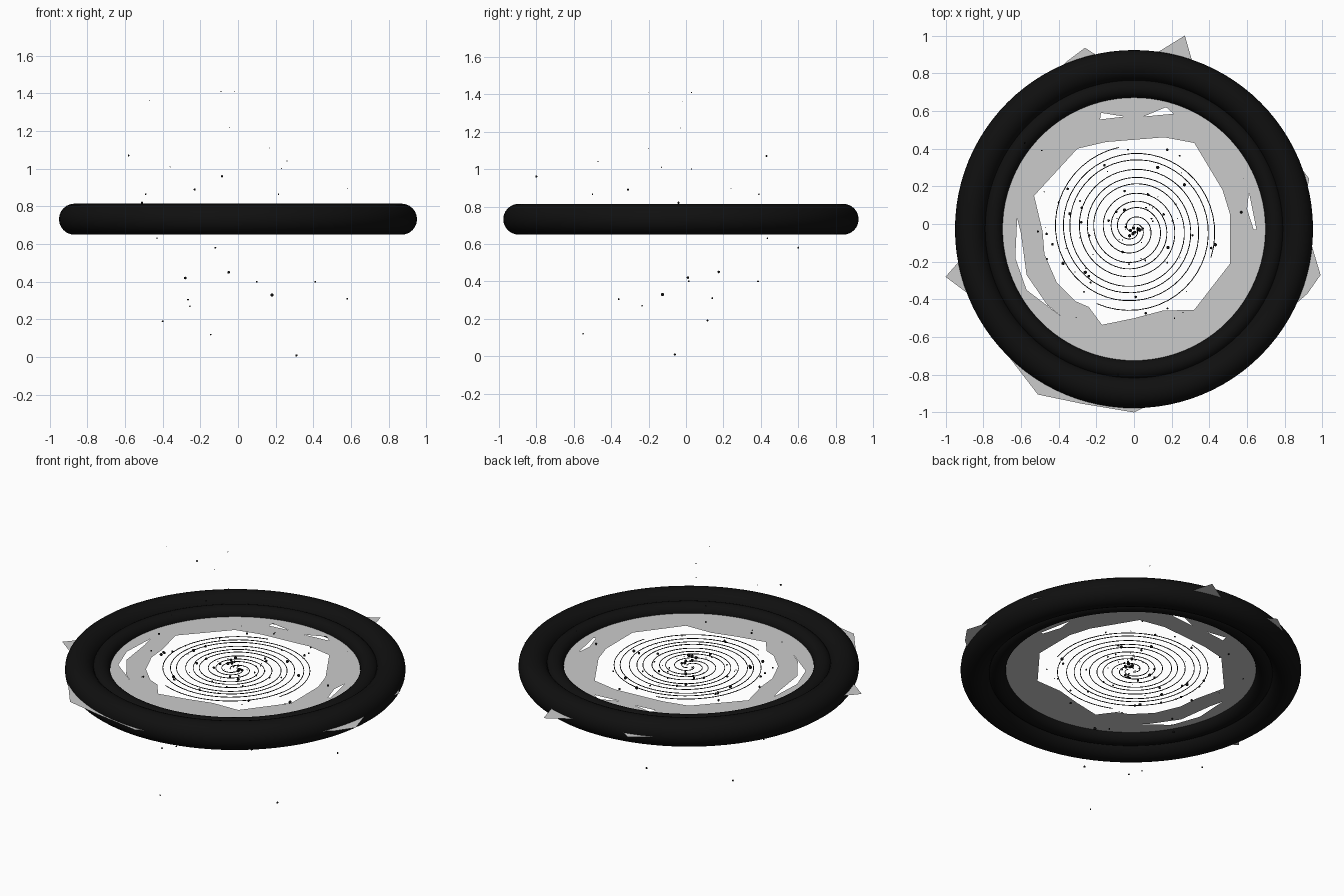
import bpy, bmesh, math, random
from mathutils import Matrix

if "Cube" in bpy.data.objects:
    bpy.data.objects.remove(bpy.data.objects["Cube"])

random.seed(4)
CY, CZ = -0.027, 0.732

black = bpy.data.materials.new("black")
black.diffuse_color = (0.005, 0.005, 0.005, 1)
black.use_nodes = True
black.node_tree.nodes["Principled BSDF"].inputs["Base Color"].default_value = black.diffuse_color


def ring(name, major, minor):
    bpy.ops.mesh.primitive_torus_add(major_segments=96, minor_segments=24, major_radius=major,
                                     minor_radius=minor, location=(0, CY, CZ))
    ob = bpy.context.object
    ob.name = name
    ob.data.materials.append(black)
    bpy.ops.object.shade_smooth()


def curve(name, dims):
    cu = bpy.data.curves.new(name, 'CURVE')
    cu.dimensions = dims
    ob = bpy.data.objects.new(name, cu)
    ob.location.z = CZ
    bpy.context.collection.objects.link(ob)
    return ob, cu


def add_loop(cu, pts, cyclic):
    sp = cu.splines.new('POLY')
    sp.points.add(len(pts) - 1)
    for p, (x, y) in zip(sp.points, pts):
        p.co = (x, y, 0, 1)
    sp.use_cyclic_u = cyclic


def to_mesh(ob):
    bpy.ops.object.select_all(action='DESELECT')
    bpy.context.view_layer.objects.active = ob
    ob.select_set(True)
    bpy.ops.object.convert(target='MESH')


# Frame: thick outer ring and slimmer inner ring
ring("outer_ring", 0.8675, 0.0825)
ring("inner_ring", 0.7475, 0.05)

# Flat jagged sheet with a central hole and slits
outline = [(0.31, 0.86), (0.27, 1.0), (0.14, 0.92), (-0.05, 0.82), (-0.19, 0.89), (-0.26, 0.935),
           (-0.36, 0.86), (-0.62, 0.60), (-0.82, 0.30), (-0.86, 0), (-0.93, -0.2), (-1.0, -0.28),
           (-0.88, -0.37), (-0.66, -0.71), (-0.51, -0.905), (-0.27, -0.955), (0, -1.0),
           (0.10, -0.95), (0.40, -0.80), (0.68, -0.58), (0.92, -0.37), (0.99, -0.27),
           (0.93, -0.07), (0.90, 0.1), (0.93, 0.24), (0.84, 0.36), (0.62, 0.62)]
hole = [(-0.30, 0.40), (-0.15, 0.435), (0.16, 0.46), (0.32, 0.43), (0.47, 0.18), (0.51, 0.05),
        (0.51, -0.21), (0.32, -0.455), (0.15, -0.46), (0, -0.5), (-0.17, -0.535), (-0.24, -0.44),
        (-0.31, -0.41), (-0.41, -0.31), (-0.475, -0.16), (-0.485, -0.04), (-0.53, 0.15)]
slits = [[(-0.62, 0.03), (-0.63, -0.18), (-0.57, -0.35), (-0.38, -0.495), (-0.46, -0.43),
          (-0.57, -0.27), (-0.60, -0.05)],
         [(-0.18, 0.555), (-0.175, 0.59), (-0.05, 0.57)],
         [(0.05, 0.57), (0.17, 0.62), (0.21, 0.585)],
         [(0.61, 0.17), (0.65, -0.03), (0.635, -0.03), (0.60, 0.08)]]
sheet, cu = curve("jagged_sheet", '2D')
cu.fill_mode = 'BOTH'
for pts in [outline, hole] + slits:
    add_loop(cu, pts, True)
to_mesh(sheet)

# Thin spiral arms, unwinding clockwise
spiral, cu = curve("spiral_arms", '3D')
cu.bevel_depth = 0.0022
cu.bevel_resolution = 1
for end in (-20, 100, 244):
    pts = []
    for i in range(161):
        t = i / 160
        a = math.radians(end) + 2 * math.pi * 3.3 * (1 - t)
        r = 0.02 + 0.42 * t
        pts.append((r * math.cos(a) - 0.005, r * math.sin(a) + CY))
    add_loop(cu, pts, False)
spiral.data.materials.append(black)
to_mesh(spiral)

# Floating specks: x, y, z, radius in thousandths
specks = [(-.09, .03, 1.41, 3), (-.02, -.2, 1.41, 2), (-.47, -.02, 1.36, 2), (-.045, -.03, 1.22, 2),
          (-.58, .43, 1.07, 5), (.165, -.2, 1.11, 2), (.26, -.47, 1.04, 3), (-.36, -.13, 1.01, 3),
          (-.085, -.8, .96, 6), (-.23, -.31, .89, 6), (-.49, .39, .865, 4), (.215, -.5, .865, 4),
          (-.28, .01, .42, 7), (-.05, .175, .45, 7), (.18, -.125, .33, 9), (.41, .385, .4, 5),
          (.1, .015, .4, 5), (.58, .14, .31, 5), (-.255, -.235, .27, 4), (-.4, .115, .19, 5),
          (-.145, -.55, .12, 4), (.31, -.06, .009, 6), (-.43, .435, .63, 4), (-.12, .6, .58, 5),
          (-.265, -.36, .305, 5), (.58, .24, .895, 2), (.23, .03, 1.0, 3), (-.51, -.04, .82, 6)]
# Specks lying near the spiral disc, denser at the centre
for i in range(75):
    r, a = 0.6 * random.random() ** 1.3, random.uniform(0, 2 * math.pi)
    specks.append((r * math.cos(a) + 0.02, r * math.sin(a) + CY,
                   CZ + random.uniform(-0.07, 0.07), random.choice((3, 5, 7, 9))))
bm = bmesh.new()
for x, y, z, r in specks:
    bmesh.ops.create_icosphere(bm, subdivisions=2, radius=r / 1000,
                               matrix=Matrix.Translation((x, y, z)))
me = bpy.data.meshes.new("floating_specks")
bm.to_mesh(me)
bm.free()
me.materials.append(black)
me.shade_smooth()
bpy.context.collection.objects.link(bpy.data.objects.new("floating_specks", me))
